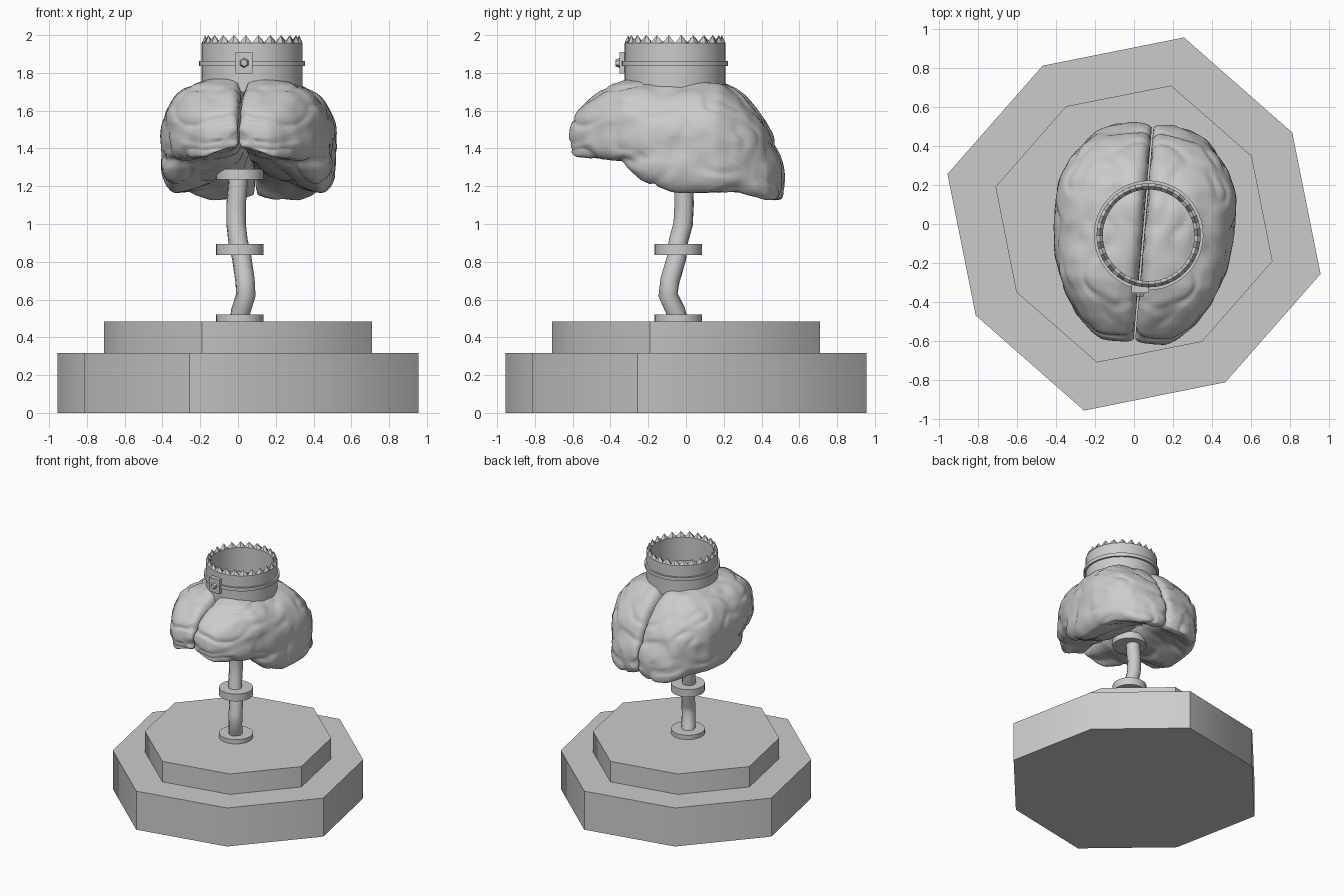
import bpy, bmesh, math
from mathutils import Vector, noise

if "Cube" in bpy.data.objects:
    bpy.data.objects.remove(bpy.data.objects["Cube"])


def finish(name, bm, angle=50, flat=False):
    bmesh.ops.recalc_face_normals(bm, faces=bm.faces)
    me = bpy.data.meshes.new(name)
    bm.to_mesh(me)
    bm.free()
    ob = bpy.data.objects.new(name, me)
    bpy.context.collection.objects.link(ob)
    bpy.ops.object.select_all(action='DESELECT')
    ob.select_set(True)
    bpy.context.view_layer.objects.active = ob
    if not flat:
        bpy.ops.object.shade_smooth_by_angle(angle=math.radians(angle))
    return ob


def prism(name, radii, z0, z1, n, centre=(0, 0), turn=0.0):
    """Upright n-sided prism; the radii repeat around the corners."""
    bm = bmesh.new()
    low = []
    for i in range(n):
        r, a = radii[i % len(radii)], turn + math.tau * i / n
        low.append(bm.verts.new((centre[0] + r * math.cos(a), centre[1] + r * math.sin(a), z0)))
    ext = bmesh.ops.extrude_face_region(bm, geom=[bm.faces.new(low)])
    for v in ext['geom']:
        if isinstance(v, bmesh.types.BMVert):
            v.co.z = z1
    if not any(f.normal.z < -.5 for f in bm.faces):
        bm.faces.new([v for v in low])
    return finish(name, bm)


def tube_ring(name, ri, ro, z0, z1, tips, centre):
    """Hollow ring; tips gives the height of the rim's middle at each segment."""
    bm = bmesh.new()
    n = len(tips)
    rows = []
    for i, zt in enumerate(tips):
        a = math.tau * i / n
        c, s = math.cos(a), math.sin(a)
        rows.append([bm.verts.new((centre[0] + r * c, centre[1] + r * s, z))
                     for r, z in ((ro, z0), (ro, z1), ((ri + ro) / 2, zt), (ri, z1), (ri, z0))])
    for i in range(n):
        a, b = rows[i], rows[(i + 1) % n]
        for k in range(5):
            m = (k + 1) % 5
            bm.faces.new((a[k], b[k], b[m], a[m]))
    return finish(name, bm, 35)


# Two-tier eight-sided base, corners alternately nearer and farther
TURN = math.radians(30)
prism("base_lower", (0.937, 0.99), 0.0, 0.317, 8, turn=TURN)
prism("base_upper", (0.697, 0.735), 0.31, 0.485, 8, turn=TURN)

# Discs on the stem
for nm, z0, z1 in (("foot_disc", 0.48, 0.52), ("middle_disc", 0.835, 0.895), ("top_disc", 1.235, 1.29)):
    prism(nm, (0.126,), z0, z1, 32, centre=(0.01, -0.04))

# Crooked stem
cu = bpy.data.curves.new("stem", 'CURVE')
cu.dimensions = '3D'
cu.bevel_depth = 0.052
cu.bevel_resolution = 3
cu.use_fill_caps = True
path = [(0.01, -0.045, 0.50), (0.015, -0.055, 0.54), (0.042, -0.095, 0.625), (0.037, -0.085, 0.70),
        (0.02, -0.05, 0.82), (0.0, -0.04, 0.91), (-0.01, -0.015, 1.0), (-0.01, -0.01, 1.1),
        (0.003, -0.012, 1.26)]
sp = cu.splines.new('POLY')
sp.points.add(len(path) - 1)
for p, co in zip(sp.points, path):
    p.co = (*co, 1)
sp.use_smooth = True
bpy.context.collection.objects.link(bpy.data.objects.new("stem", cu))

# Brain half: stations along y with top, bottom, half width, height of the inner underside
STATIONS = [(-0.605, 1.50, 1.41, .10, 1.42), (-0.595, 1.545, 1.37, .16, 1.40), (-0.565, 1.60, 1.35, .22, 1.40),
            (-0.50, 1.66, 1.335, .29, 1.39), (-0.40, 1.73, 1.325, .355, 1.38), (-0.30, 1.765, 1.29, .405, 1.36),
            (-0.20, 1.775, 1.20, .435, 1.33), (-0.05, 1.775, 1.135, .455, 1.29), (0.10, 1.77, 1.13, .457, 1.27),
            (0.20, 1.75, 1.13, .445, 1.26), (0.30, 1.68, 1.135, .405, 1.23), (0.40, 1.565, 1.12, .335, 1.18),
            (0.45, 1.465, 1.105, .275, 1.15), (0.49, 1.355, 1.12, .20, 1.15), (0.508, 1.28, 1.18, .11, 1.20)]
SUB, UP, LOW = 7, 36, 36


def section(y, zt, zb, w, zmed):
    """Half cross-section: crown, side wall, vaulted underside, inner wall."""
    zm = zb + 0.47 * (zt - zb)
    pts = []
    for i in range(UP):
        a = math.pi / 2 * (1 - i / UP)
        e = 2 / 2.5
        u = w * max(math.cos(a), 0) ** e
        z = zm + (zt - zm) * math.sin(a) ** e - min(.035, .3 * (zt - zm)) * math.exp(-u / .015)
        pts.append((u, z))
    for i in range(LOW + 1):
        a = math.pi / 2 * i / LOW
        e = 2 / 5
        u = w * max(math.cos(a), 0) ** e
        z = zm - (zm - zb) * math.sin(a) ** e
        t = min(1, u / (.88 * w))
        pts.append((u * (1 - .05 * (i / LOW)), z + (zmed - zb) * (1 - t * t)))
    za, zc = pts[-1][1], pts[0][1]
    pts += [(0, za + (zc - za) * k / 5) for k in range(1, 5)]
    return [Vector((max(u, .004), y * (1 - .045 * math.exp(-u / .015)), z)) for u, z in pts]


def fold_depth(p):
    """Winding convolutions, plus the long side groove above the temporal lobe."""
    q = Vector((p.x * 5, p.y * 3.0, p.z * 7))
    q += 0.8 * noise.noise_vector(p * 3.0)
    d = 0.009 - 0.028 * max(0, 0.4 - abs(noise.noise(q)) * 2.0)
    d += 0.008 * noise.noise(p * 9.0)
    if p.x > .2 and -.42 < p.y < .25:
        off = p.z - (1.33 + 0.25 * (p.y + .3))
        d -= 0.014 * math.exp(-(off / .025) ** 2) * min(1, (.25 - p.y) * 5)
    return d


bm = bmesh.new()
rings = []
for s0, s1 in zip(STATIONS, STATIONS[1:]):
    for k in range(SUB):
        f = k / SUB
        rings.append(section(*[a + (b - a) * f for a, b in zip(s0, s1)]))
rings.append(section(*STATIONS[-1]))
grid = [[bm.verts.new(p) for p in r] for r in rings]
n = len(grid[0])
for a, b in zip(grid, grid[1:]):
    for k in range(n):
        m = (k + 1) % n
        bm.faces.new((a[k], a[m], b[m], b[k]))
for ring, sgn in ((grid[0], -1), (grid[-1], 1)):
    mid = sum((v.co for v in ring), Vector()) / n + Vector((0, sgn * .004, 0))
    c = bm.verts.new(mid)
    for k in range(n):
        bm.faces.new((ring[k], ring[(k + 1) % n], c))
bmesh.ops.recalc_face_normals(bm, faces=bm.faces)
for _ in range(3):
    bmesh.ops.smooth_vert(bm, verts=bm.verts, factor=0.5, use_axis_x=True, use_axis_y=True, use_axis_z=True)
bm.normal_update()
moves = [(v, v.normal * fold_depth(v.co)) for v in bm.verts if v.co.x > .006]
for v, d in moves:
    v.co += d
for v in bm.verts:
    v.co.x = max(v.co.x, .004)
brain = finish("brain", bm, 60)
mir = brain.modifiers.new("other_half", 'MIRROR')
mir.use_mirror_merge = False
brain.rotation_euler.z = math.radians(-4.9)
brain.location = (0.053, 0, 0)

# Toothed collar with clamp band
C = (0.075, -0.058)
tube_ring("collar", 0.235, 0.267, 1.70, 1.957, [1.957, 2.0] * 24, C)
tube_ring("collar_band", 0.262, 0.281, 1.836, 1.864, [1.864] * 48, C)

# Clamp plate and hexagonal bolt at the front
bm = bmesh.new()
bmesh.ops.create_cube(bm, size=1)
for v in bm.verts:
    v.co = Vector((0.032 + v.co.x * .09, -0.333 + v.co.y * .04, 1.853 + v.co.z * .115))
finish("clamp_plate", bm, flat=True)
bm = bmesh.new()
bmesh.ops.create_cone(bm, cap_ends=True, segments=6, radius1=.03, radius2=.018, depth=.03)
for v in bm.verts:
    v.co = Vector((0.032 + v.co.x, -0.358 - v.co.z, 1.853 + v.co.y))
finish("clamp_bolt", bm, flat=True)
